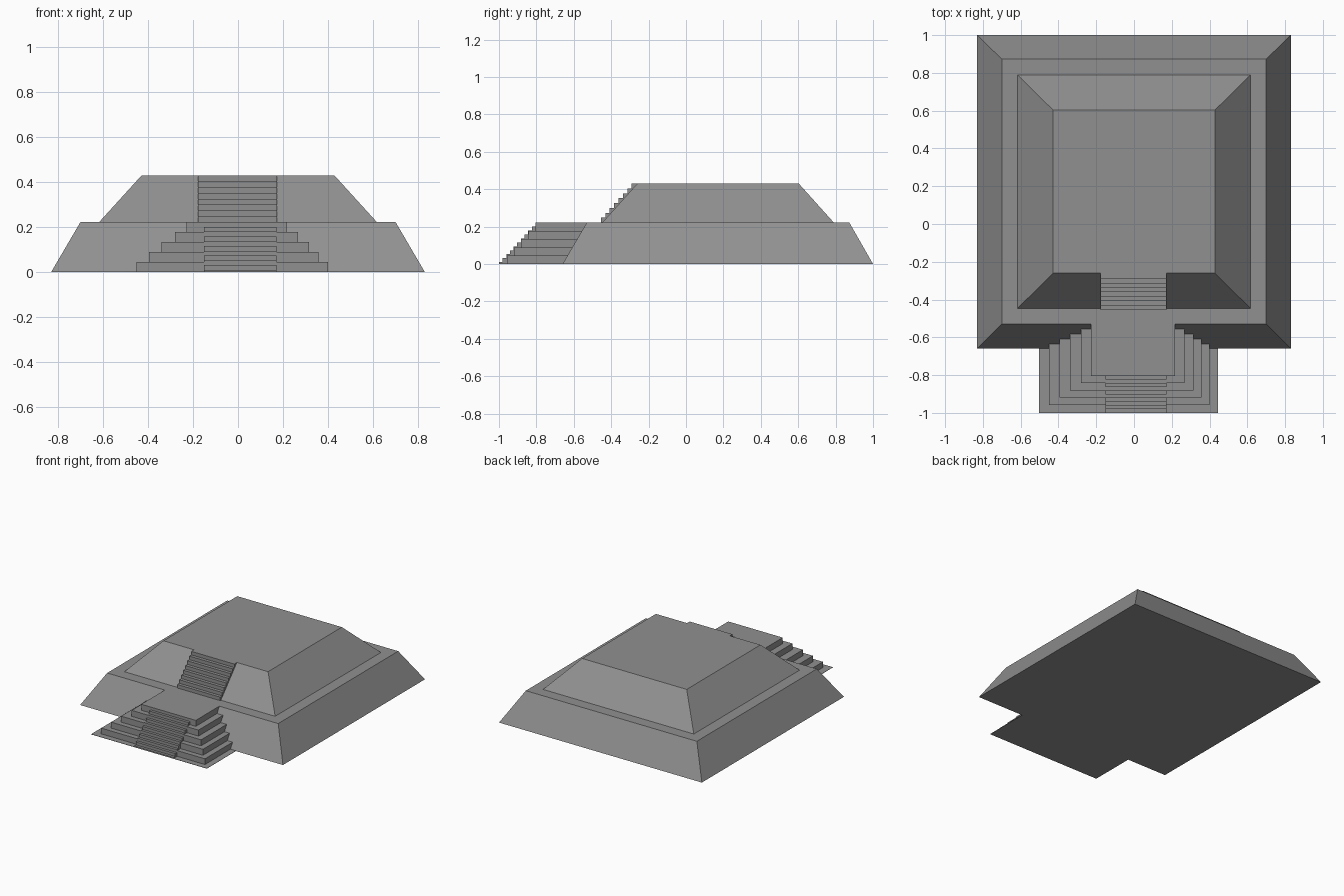
import bpy

if "Cube" in bpy.data.objects:
    bpy.data.objects.remove(bpy.data.objects["Cube"])

stone = bpy.data.materials.new("grey stone")
stone.diffuse_color = (0.28, 0.28, 0.28, 1)
stone.use_nodes = True
stone.node_tree.nodes["Principled BSDF"].inputs["Base Color"].default_value = stone.diffuse_color


def make(name, verts, faces):
    mesh = bpy.data.meshes.new(name)
    mesh.from_pydata(verts, [], faces)
    mesh.materials.append(stone)
    obj = bpy.data.objects.new(name, mesh)
    bpy.context.collection.objects.link(obj)
    return obj


def frustum(name, low, high, z0, z1):
    """Solid between two rectangles given as (x0, x1, y0, y1)."""
    verts = [(r[i], r[j], z) for r, z in ((low, z0), (high, z1))
             for i, j in ((0, 2), (1, 2), (1, 3), (0, 3))]
    faces = [(3, 2, 1, 0), (4, 5, 6, 7)]
    faces += [(i, (i + 1) % 4, (i + 1) % 4 + 4, i + 4) for i in range(4)]
    return make(name, verts, faces)


def stairs(name, x0, x1, y0, run, z0, first, rise, count, back):
    """Side profile of a flight of steps, extruded along x."""
    prof = [(y0, z0)]
    for k in range(count):
        z = z0 + first + rise * k
        prof += [(y0 + run * k, z), (y0 + run * (k + 1), z)]
    prof[-1] = (back, prof[-1][1])
    prof.append((back, z0))
    # drop the repeated start point pattern: each riser joins tread to tread
    n = len(prof)
    verts = [(x, y, z) for x in (x0, x1) for y, z in prof]
    faces = [tuple(range(n)), tuple(reversed(range(n, 2 * n)))]
    faces += [(i, i + n, (i + 1) % n + n, (i + 1) % n) for i in range(n)]
    return make(name, verts, [tuple(reversed(f)) for f in faces])


# Two sloped tiers of the pyramid
frustum("lower_tier", (-0.83, 0.83, -0.66, 1.0), (-0.70, 0.70, -0.53, 0.873), 0, 0.222)
frustum("upper_tier", (-0.617, 0.617, -0.447, 0.79), (-0.428, 0.428, -0.26, 0.603), 0.222, 0.43)

# Thin ground slab under the front platform
slab = (-0.502, 0.445, -1.0, -0.655)
frustum("platform_slab", slab, slab, 0, 0.002)

# Stepped front platform: narrowing layers running back into the slope
layers = [(-0.45, 0.40), (-0.395, 0.357), (-0.34, 0.315), (-0.28, 0.267), (-0.228, 0.218)]
for i, (x0, x1) in enumerate(layers):
    z0, z1 = 0.0444 * i, 0.0444 * (i + 1)
    back = -0.66 + 0.13 * z1 / 0.222
    rect = (x0, x1, -0.957 + 0.038 * i, back)
    frustum(f"platform_layer_{i + 1}", rect, rect, z0, z1)

# Staircases
stairs("lower_stairs", -0.15, 0.172, -1.0, 0.0195, 0, 0.010, 0.0212, 11, -0.78)
stairs("upper_stairs", -0.177, 0.173, -0.455, 0.0235, 0.222, 0.026, 0.026, 8, -0.26)
